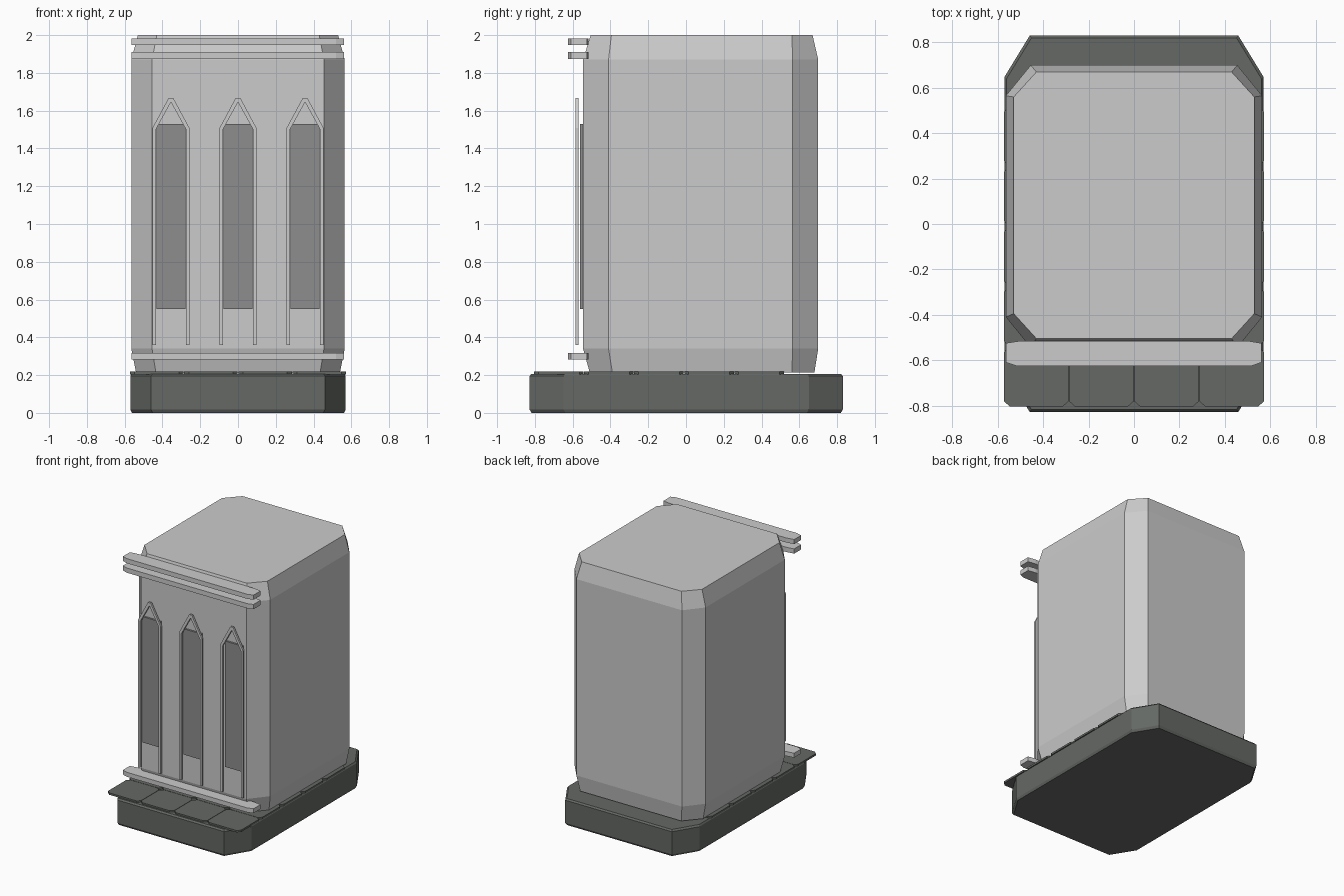
import bpy, bmesh

if "Cube" in bpy.data.objects:
    bpy.data.objects.remove(bpy.data.objects["Cube"])


def material(name, r, g, b):
    m = bpy.data.materials.new(name)
    m.diffuse_color = (r, g, b, 1)
    m.use_nodes = True
    m.node_tree.nodes["Principled BSDF"].inputs["Base Color"].default_value = m.diffuse_color
    return m


STONE = material("dark_stone", 0.13, 0.14, 0.13)
GLASS = material("grey_pane", 0.27, 0.27, 0.27)


def make(name, bm, mat=None):
    bmesh.ops.recalc_face_normals(bm, faces=bm.faces)
    me = bpy.data.meshes.new(name)
    bm.to_mesh(me)
    bm.free()
    ob = bpy.data.objects.new(name, me)
    bpy.context.collection.objects.link(ob)
    if mat:
        me.materials.append(mat)
    return ob


def octagon(x, y0, y1, cx, cy):
    """Rectangle with cut corners, in plan."""
    return [(-x + cx, y0), (x - cx, y0), (x, y0 + cy), (x, y1 - cy),
            (x - cx, y1), (-x + cx, y1), (-x, y1 - cy), (-x, y0 + cy)]


def loft(name, levels, mat=None):
    """Stack matching plan outlines at given heights and cap both ends."""
    bm = bmesh.new()
    rings = [[bm.verts.new((x, y, z)) for x, y in pts] for z, pts in levels]
    n = len(rings[0])
    for a, b in zip(rings, rings[1:]):
        for i in range(n):
            j = (i + 1) % n
            bm.faces.new((a[i], a[j], b[j], b[i]))
    bm.faces.new(rings[0])
    bm.faces.new(rings[-1])
    return make(name, bm, mat)


def extrude_front(name, pts, y0, y1, mat=None):
    """Extrude an x-z outline from y0 to y1."""
    bm = bmesh.new()
    f = bm.faces.new([bm.verts.new((x, y0, z)) for x, z in pts])
    new = bmesh.ops.extrude_face_region(bm, geom=[f])["geom"]
    vs = [v for v in new if isinstance(v, bmesh.types.BMVert)]
    bmesh.ops.translate(bm, verts=vs, vec=(0, y1 - y0, 0))
    return make(name, bm, mat)


# Pavement base with cut corners and a small edge bevel
wide = octagon(0.57, -0.828, 0.83, 0.11, 0.18)
narrow = octagon(0.562, -0.818, 0.82, 0.11, 0.18)
loft("base", [(0, narrow), (0.018, wide), (0.195, wide), (0.207, narrow)], STONE)

# Paving slabs: 4 columns by 5 rows
for i in range(4):
    for j in range(5):
        x, y = -0.4305 + 0.287 * i, -0.673 + 0.265 * j
        pts = [(x + px, y + py) for px, py in octagon(0.142, -0.131, 0.131, 0.025, 0.022)]
        loft(f"paving_slab_{i}_{j}", [(0.204, pts), (0.219, pts)], STONE)

# Main building block, tapering at the top and bottom
main = octagon(0.565, -0.545, 0.70, 0.11, 0.135)
loft("building_body", [
    (0.215, octagon(0.54, -0.51, 0.68, 0.105, 0.12)),
    (0.34, main),
    (1.87, main),
    (2.0, octagon(0.53, -0.505, 0.67, 0.10, 0.11))])

# Horizontal ledges across the front
for k, (z0, z1) in enumerate([(0.283, 0.318), (1.873, 1.91), (1.947, 1.983)]):
    pts = [(-0.565, -0.61), (-0.52, -0.625), (0.52, -0.625), (0.562, -0.61),
           (0.562, -0.525), (0.50, -0.515), (-0.50, -0.515), (-0.565, -0.525)]
    loft(f"front_ledge_{k}", [(z0, pts), (z1, pts)])

# Tall windows with pointed frames
for k in range(3):
    c = -0.355 + 0.355 * k
    extrude_front(f"window_pane_{k}", [(c - 0.076, 0.55), (c + 0.076, 0.55),
                                       (c + 0.076, 1.53), (c - 0.076, 1.53)],
                  -0.56, -0.535, GLASS)
    half = [(0.098, 0.36), (0.098, 1.508), (0.012, 1.668)]
    inner = [(0.0, 1.645), (0.08, 1.50), (0.08, 0.36)]
    outline = ([(c - x, z) for x, z in half] + [(c + x, z) for x, z in reversed(half)]
               + [(c + x, z) for x, z in reversed(inner)]
               + [(c - x, z) for x, z in inner[1:]])
    extrude_front(f"window_frame_{k}", outline, -0.585, -0.57)
